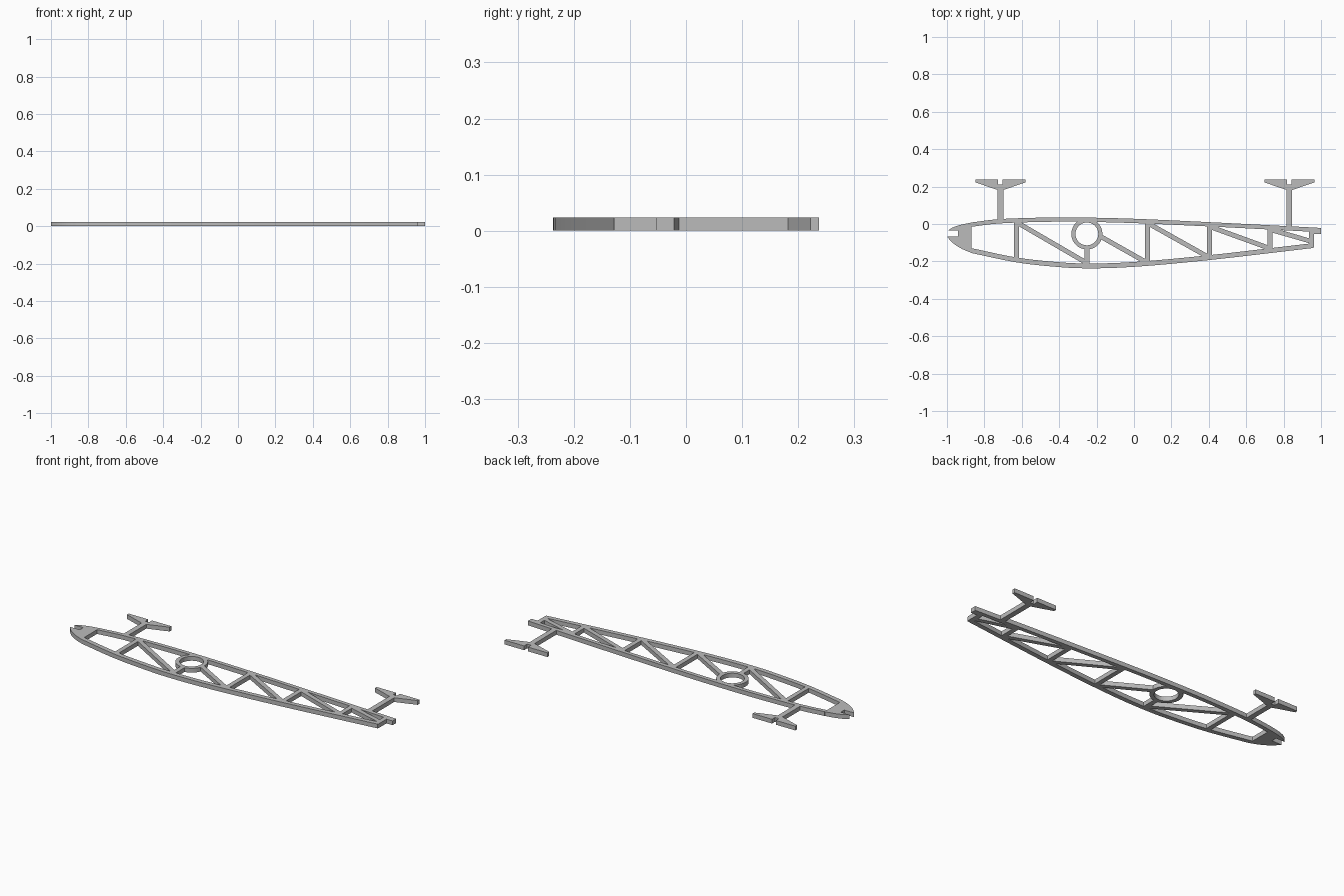
import bpy
import bmesh
import math
from mathutils import Vector

THICK = 0.024

if "Cube" in bpy.data.objects:
    bpy.data.objects.remove(bpy.data.objects["Cube"], do_unlink=True)

grey = bpy.data.materials.new("light grey")
grey.use_nodes = True
colour = (0.5, 0.5, 0.5, 1)
grey.diffuse_color = colour
grey.node_tree.nodes["Principled BSDF"].inputs["Base Color"].default_value = colour


def finish(name, bm):
    """Turn a flat sheet into a plate of the common thickness."""
    sheet = bm.faces[:]
    result = bmesh.ops.extrude_face_region(bm, geom=sheet)
    top = [v for v in result["geom"] if isinstance(v, bmesh.types.BMVert)]
    bmesh.ops.translate(bm, vec=(0, 0, THICK), verts=top)
    bmesh.ops.recalc_face_normals(bm, faces=bm.faces[:])
    mesh = bpy.data.meshes.new(name)
    bm.to_mesh(mesh)
    bm.free()
    mesh.materials.append(grey)
    obj = bpy.data.objects.new(name, mesh)
    bpy.context.collection.objects.link(obj)
    return obj


def plate(name, outline):
    bm = bmesh.new()
    bm.faces.new([bm.verts.new((x, y, 0)) for x, y in outline])
    return finish(name, bm)


def strip(name, side_a, side_b):
    """Plate made of quads between two matching edges."""
    bm = bmesh.new()
    a = [bm.verts.new((x, y, 0)) for x, y in side_a]
    b = [bm.verts.new((x, y, 0)) for x, y in side_b]
    for i in range(len(a) - 1):
        bm.faces.new((a[i], a[i + 1], b[i + 1], b[i]))
    return finish(name, bm)


def bar(name, start, end, width=0.026):
    p, q = Vector(start), Vector(end)
    d = (q - p).normalized() * width / 2
    n = Vector((-d.y, d.x))
    return plate(name, [p + n, p - n, q - n, q + n])


def smooth(points, steps=4):
    """Rounded path through the given points."""
    pts = [Vector(p) for p in points]
    pts = [2 * pts[0] - pts[1]] + pts + [2 * pts[-1] - pts[-2]]
    path = []
    for a, b, c, d in zip(pts, pts[1:], pts[2:], pts[3:]):
        for i in range(steps):
            t = i / steps
            path.append(0.5 * (2 * b + (c - a) * t + (2 * a - 5 * b + 4 * c - d) * t ** 2
                               + (3 * b - a - 3 * c + d) * t ** 3))
    return path + [pts[-2]]


# Aerofoil outline, upper and lower edges from nose to tail
upper = smooth([(-0.87, 0.008), (-0.72, 0.026), (-0.5, 0.034), (-0.3, 0.035),
                (0, 0.028), (0.4, 0.01), (0.83, -0.012), (1, -0.021)])
lower = smooth([(-0.87, -0.155), (-0.64, -0.203), (-0.45, -0.226), (-0.26, -0.237),
                (0, -0.229), (0.4, -0.193), (0.96, -0.128)])
strip("upper_cap", upper, [p - Vector((0, 0.023)) for p in upper])
strip("lower_cap", lower, [p + Vector((0, 0.026)) for p in lower])

# Solid nose with a slot in its tip
nose_top = smooth([(-0.995, -0.035), (-0.97, -0.019), (-0.93, -0.005), (-0.868, 0.008)])
nose_bottom = smooth([(-0.868, -0.155), (-0.92, -0.133), (-0.96, -0.108),
                      (-0.985, -0.085), (-1, -0.066)])
plate("nose", nose_top + nose_bottom + [Vector((-0.94, -0.066)), Vector((-0.94, -0.035))])

# Upright webs and the tail
for i, (x, top, bottom) in enumerate([(-0.628, 0.02, -0.19), (-0.252, -0.12, -0.225),
                                      (0.073, 0.012, -0.21), (0.403, 0, -0.18),
                                      (0.728, -0.02, -0.145), (0.949, -0.03, -0.122)]):
    bar(f"upright_web_{i + 1}", (x, top), (x, bottom))
plate("tail_tab", [(0.94, -0.02), (1, -0.021), (1, -0.053), (0.94, -0.053)])

# Diagonal webs
for i, (start, end) in enumerate([((-0.625, 0.008), (-0.255, -0.207)),
                                  ((-0.187, -0.062), (0.07, -0.207)),
                                  ((0.075, 0.004), (0.4, -0.178)),
                                  ((0.405, -0.014), (0.725, -0.13)),
                                  ((0.73, -0.03), (0.945, -0.092))]):
    bar(f"diagonal_web_{i + 1}", start, end, 0.025)

# Ring around the tube hole
centre = Vector((-0.252, -0.053))
turn = [Vector((math.cos(2 * math.pi * i / 48), math.sin(2 * math.pi * i / 48)))
        for i in range(49)]
ring = strip("tube_ring", [centre + 0.083 * t for t in turn], [centre + 0.061 * t for t in turn])

# Building feet: a stem with a slotted, tapering crosspiece
half = [(0.133, 0.222), (0.133, 0.237), (0.012, 0.237), (0.012, 0.21)]
for side, x, base in [("front", -0.714, 0.015), ("rear", 0.831, -0.022)]:
    bar(f"{side}_foot_stem", (x, base), (x, 0.185), 0.03)
    outline = [(0.015, 0.182)] + half
    outline += [(-u, v) for u, v in reversed(outline)]
    plate(f"{side}_foot_crosspiece", [(x + u, v) for u, v in outline])
